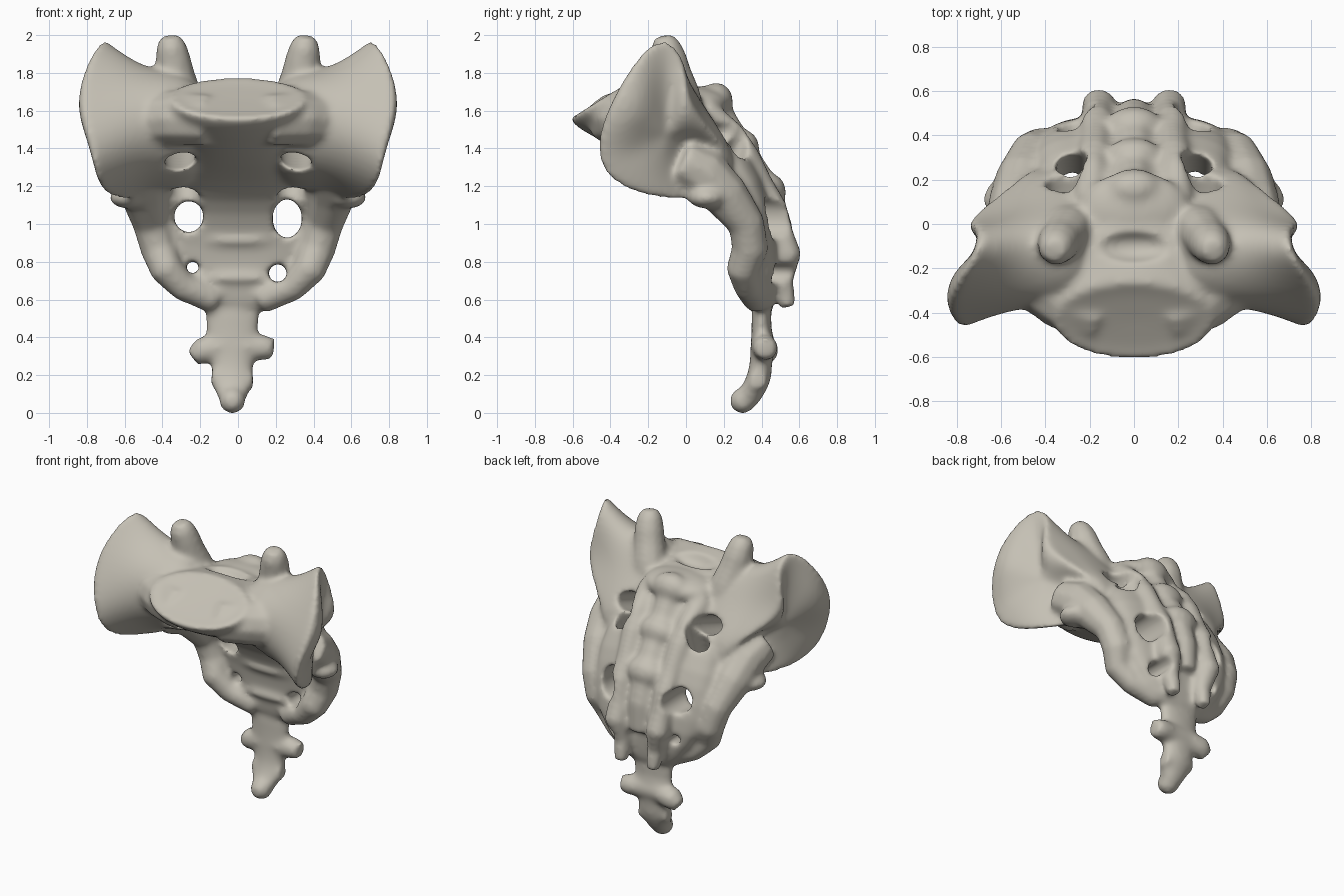
import bpy, bmesh, math
from mathutils import Vector, Matrix

cube = bpy.data.objects.get("Cube")
if cube:
    bpy.data.objects.remove(cube)

bone = bpy.data.materials.new("pale bone")
bone.use_nodes = True
tint = (0.56, 0.53, 0.46, 1)
bone.diffuse_color = tint
shader = bone.node_tree.nodes["Principled BSDF"]
shader.inputs["Base Color"].default_value = tint
shader.inputs["Roughness"].default_value = 0.8

parts = []


def add_object(name, data, keep=True):
    obj = bpy.data.objects.new(name, data)
    bpy.context.collection.objects.link(obj)
    if keep:
        parts.append(obj)
    return obj


def loft(name, rings, subdivide=2):
    """Skin closed rings of equal length and cap both ends."""
    bm = bmesh.new()
    loops = [[bm.verts.new(p) for p in ring] for ring in rings]
    n = len(loops[0])
    for a, b in zip(loops, loops[1:]):
        for i in range(n):
            j = (i + 1) % n
            bm.faces.new((a[i], a[j], b[j], b[i]))
    bm.faces.new(loops[0])
    bm.faces.new(loops[-1])
    bmesh.ops.recalc_face_normals(bm, faces=bm.faces)
    mesh = bpy.data.meshes.new(name)
    bm.to_mesh(mesh)
    bm.free()
    obj = add_object(name, mesh)
    mod = obj.modifiers.new("round", "SUBSURF")
    mod.levels = subdivide


def rod(name, points, side=1):
    """Round rod along points given as x, y, z, radius."""
    curve = bpy.data.curves.new(name, "CURVE")
    curve.dimensions = "3D"
    curve.bevel_depth = 1
    curve.bevel_resolution = 3
    curve.use_fill_caps = True
    spline = curve.splines.new("POLY")
    spline.points.add(len(points) - 1)
    for point, (x, y, z, r) in zip(spline.points, points):
        point.co = (side * x, y, z, 1)
        point.radius = r
    add_object(name, curve)


def blob(name, centre, size, keep=True, tilt=0):
    """Ellipsoid, turned about x."""
    mesh = bpy.data.meshes.new(name)
    bm = bmesh.new()
    turn = Matrix.Translation(centre) @ Matrix.Rotation(tilt, 4, "X")
    bmesh.ops.create_icosphere(bm, subdivisions=3, radius=1,
                               matrix=turn @ Matrix.Diagonal((*size, 1)))
    bm.to_mesh(mesh)
    bm.free()
    return add_object(name, mesh, keep)


def oval(front, back, width, shift=0, power=.9, shrink=1, sink=0):
    """Rounded section between a front and a back point (y, z)."""
    f, b = Vector((shift, *front)), Vector((shift, *back))
    mid, half = (f + b) / 2, (f - b) / 2
    mid.z -= sink
    ring = []
    for i in range(20):
        c, s = math.cos(i * math.tau / 20), math.sin(i * math.tau / 20)
        across = math.copysign(abs(c) ** power, c) * width
        along = math.copysign(abs(s) ** power, s)
        ring.append(mid + shrink * (half * along + Vector((across, 0, 0))))
    return ring


# Central column of fused bodies, from the top plate to the lower end
column = [((-.62, 1.56), (-.26, 1.78), .37), ((-.59, 1.51), (-.2, 1.76), .38),
          ((-.38, 1.4), (0, 1.74), .36), ((-.17, 1.3), (.18, 1.64), .36),
          ((.02, 1.23), (.31, 1.44), .43), ((.17, 1.13), (.42, 1.25), .45),
          ((.27, .98), (.47, 1.04), .43), ((.31, .8), (.5, .82), .4),
          ((.32, .65), (.48, .63), .26), ((.35, .52), (.46, .52), .15)]
top = column[0]
loft("fused_bodies",
     [oval(*top, shrink=.7, sink=.015), oval(*top, shrink=.95)]
     + [oval(*s, power=1 - i * .045) for i, s in enumerate(column)], 1)

# Tail bone
tail = [((.34, .6), (.47, .58), .17), ((.35, .45), (.44, .45), .13),
        ((.34, .36), (.48, .38), .15), ((.34, .25), (.45, .25), .1),
        ((.31, .16), (.46, .18), .12), ((.26, .09), (.41, .09), .08),
        ((.26, .02), (.37, .02), .05)]
loft("tail_bone", [oval(*s, shift=-.03) for s in tail], 1)
rod("tail_processes", [(-.24, .42, .29, .05), (-.19, .42, .33, .075),
                       (-.08, .41, .35, .07), (.04, .41, .35, .07),
                       (.14, .42, .345, .07), (.19, .42, .34, .055)])
rod("tail_small_processes", [(-.14, .38, .19, .05), (-.03, .38, .17, .06),
                             (.08, .38, .17, .05)])
blob("tail_tip", (-.03, .3, .065), (.07, .07, .07))

# Wing outlines in y, z: outer ear-shaped face and the section near the body
outer = [(-.13, 2.03), (-.27, 1.88), (-.4, 1.65), (-.51, 1.38), (-.4, 1.19),
         (-.15, 1.12), (.08, 1.11), (.22, 1.13), (.27, 1.33), (.12, 1.5),
         (0, 1.66), (0, 1.9)]
inner = [(-.1, 1.82), (-.24, 1.78), (-.36, 1.68), (-.38, 1.5), (-.27, 1.32),
         (-.1, 1.23), (.08, 1.18), (.2, 1.18), (.27, 1.34), (.2, 1.48),
         (.1, 1.62), (0, 1.78)]


def wing_ring(side, blend, depth=0, shrink=1):
    """Section of a wing; its rim curves in at the front, back, top and foot."""
    ring = []
    for (oy, oz), (iy, iz) in zip(outer, inner):
        y, z = iy + (oy - iy) * blend, iz + (oz - iz) * blend
        rim = .87 - .42 * max(0, y + .25) - .6 * max(0, y)
        rim -= .6 * max(0, -.38 - y) + .5 * max(0, 1.42 - z)
        rim -= .35 * max(0, z - 1.7)
        x = .45 + (rim - .45) * blend - depth
        y, z = -.1 + (y + .1) * shrink, 1.45 + (z - 1.45) * shrink
        ring.append(Vector((side * x, y, z)))
    return ring


for side, word in ((1, "left"), (-1, "right")):
    loft(word + "_wing", [wing_ring(side, 0, .3), wing_ring(side, 0),
                          wing_ring(side, .5), wing_ring(side, .9),
                          wing_ring(side, 1), wing_ring(side, 1, -.01, .85),
                          wing_ring(side, 1, 0, .5)])
    # Shoulder running from the top plate into the wing
    rod(word + "_shoulder", [(.15, -.4, 1.55, .14), (.32, -.33, 1.56, .15),
                             (.43, -.25, 1.55, .15), (.54, -.21, 1.55, .13)],
        side)
    # Upper joint process
    rod(word + "_joint_process",
        [(.27, .01, 1.55, .1), (.3, -.03, 1.68, .11), (.33, -.07, 1.8, .1),
         (.345, -.09, 1.88, .095), (.355, -.11, 1.95, .08),
         (.36, -.12, 1.995, .05)], side)
    # Side edge of the lower part, rising into the back of the wing
    rod(word + "_side_edge",
        [(.56, -.04, 1.34, .12), (.52, .09, 1.27, .14), (.5, .21, 1.15, .125),
         (.46, .32, 1, .1), (.42, .34, .87, .1), (.38, .3, .76, .09),
         (.29, .33, .67, .08), (.12, .38, .6, .08)], side)
    blob(word + "_edge_knob", (side * .58, .11, 1.14), (.1, .1, .06))
    # Knobbly ridge beside the middle, ending in a small horn
    rod(word + "_back_ridge",
        [(.2, .1, 1.6, .07), (.19, .24, 1.48, .07), (.18, .31, 1.36, .08),
         (.17, .4, 1.2, .07), (.17, .46, 1.08, .08), (.16, .5, .95, .07),
         (.16, .535, .84, .08), (.13, .51, .7, .06), (.12, .54, .56, .045)],
        side)

# Arches and low spinous crest along the middle of the back
blob("upper_arch", (0, .06, 1.64), (.25, .18, .09))
for y, z, size in ((.16, 1.65, .1), (.3, 1.4, .1), (.44, 1.17, .1)):
    blob("spinous_knob", (0, y, z), (size * 1.3, size * .9, size))
rod("spinous_crest", [(0, .14, 1.62, .09), (0, .27, 1.4, .09),
                      (0, .41, 1.17, .1), (0, .48, .97, .09),
                      (0, .5, .78, .07)])
# Low ridges where the lower bodies join at the front
for y, z in ((.3, .91), (.33, .71)):
    blob("front_ridge", (0, y, z), (.2, .04, .03), tilt=-.4)

# Merge all masses into one skin
bpy.ops.object.select_all(action="DESELECT")
for obj in parts:
    obj.select_set(True)
bpy.context.view_layer.objects.active = parts[0]
bpy.ops.object.convert(target="MESH")
bpy.ops.object.join()
sacrum = bpy.context.view_layer.objects.active
sacrum.name = sacrum.data.name = "sacrum"


def remesh():
    mod = sacrum.modifiers.new("skin", "REMESH")
    mod.mode = "VOXEL"
    mod.voxel_size = .015


remesh()

# Nerve openings: x, y, z, half width, half height, turn from front-to-back
openings = [(.26, .38, 1.03, .08, .105, 0), (-.26, .38, 1.04, .08, .085, 0),
            (.21, .38, .74, .05, .05, 0), (-.24, .38, .77, .035, .035, 0)]
for side in (1, -1):
    openings += [(side * .28, .22, 1.27, .075, .06, 1.2),
                 (side * .31, .02, 1.42, .09, .065, .35)]
cutters = [blob("opening_cutter", (x, y, z), (w, .6, h), False, turn)
           for x, y, z, w, h, turn in openings]
# Canal mouth behind the top plate, and the gap between the lower horns
cutters.append(blob("canal_cutter", (0, -.1, 1.8), (.2, .08, .12), False))
cutters.append(blob("gap_cutter", (0, .6, .58), (.06, .1, .12), False))
for cutter in cutters:
    cutter.hide_render = True
    mod = sacrum.modifiers.new("cut", "BOOLEAN")
    mod.operation = "DIFFERENCE"
    mod.object = cutter
remesh()
soften = sacrum.modifiers.new("soften", "SMOOTH")
soften.factor = .5
soften.iterations = 12
bpy.ops.object.convert(target="MESH")
for cutter in cutters:
    bpy.data.objects.remove(cutter)

sacrum.data.materials.clear()
sacrum.data.materials.append(bone)
bpy.ops.object.shade_smooth()
